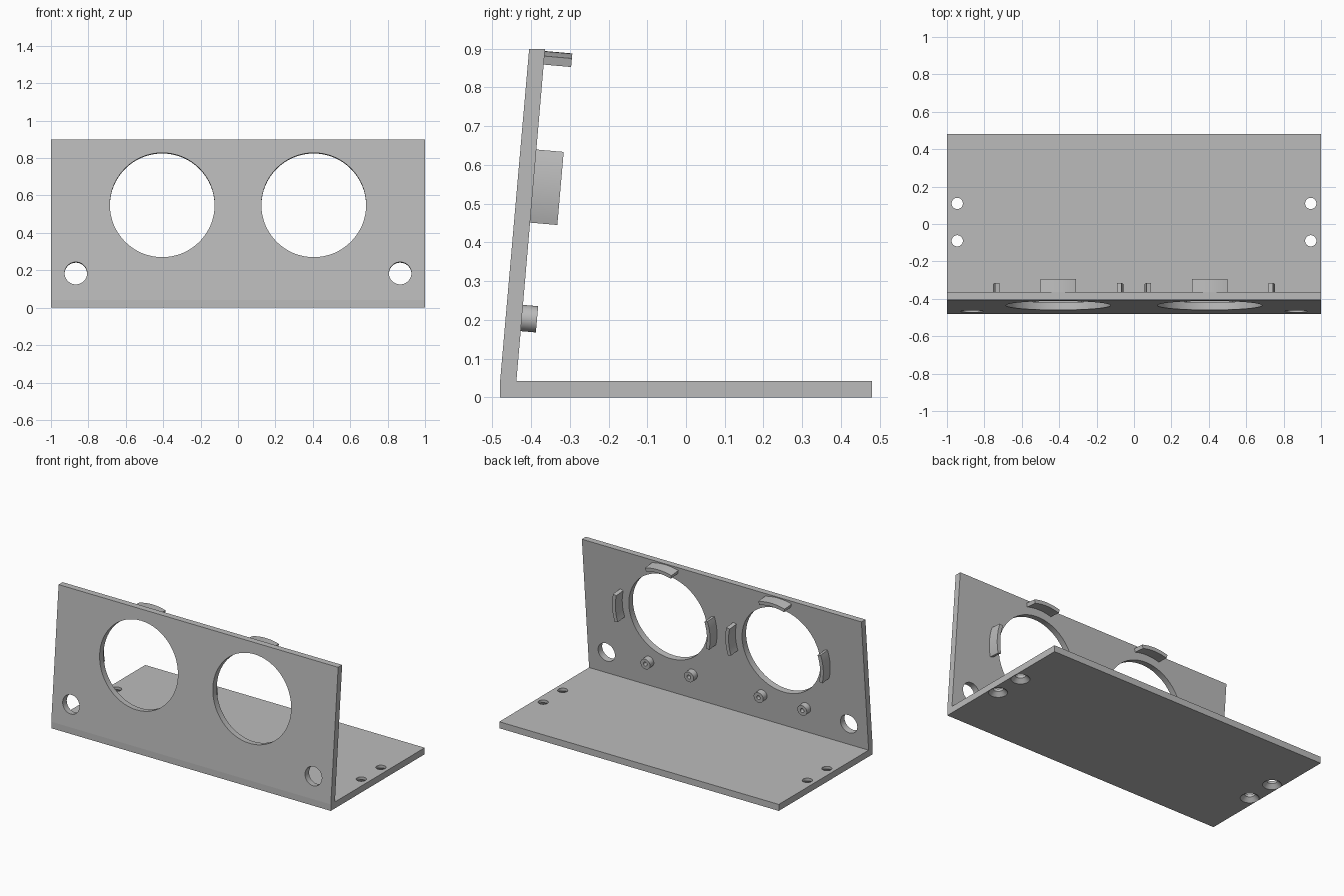
import bpy, bmesh
from math import sin, cos, pi, radians, tau
from mathutils import Matrix, Vector

cube = bpy.data.objects.get("Cube")
if cube:
    bpy.data.objects.remove(cube, do_unlink=True)

grey = bpy.data.materials.new("light_grey")
grey.use_nodes = True
colour = (0.5, 0.5, 0.5, 1)
grey.diffuse_color = colour
grey.node_tree.nodes["Principled BSDF"].inputs["Base Color"].default_value = colour

THICK = 0.042
LEAN = radians(5)
# Panel frame: x across, y up the slope, z out of the front face
PANEL = Matrix(((1, 0, 0, 0),
                (0, sin(LEAN), -cos(LEAN), -0.48),
                (0, cos(LEAN), sin(LEAN), THICK),
                (0, 0, 0, 1)))


def make_object(name, bm, matrix=Matrix()):
    bmesh.ops.transform(bm, matrix=matrix, verts=bm.verts)
    bmesh.ops.recalc_face_normals(bm, faces=bm.faces)
    mesh = bpy.data.meshes.new(name)
    bm.to_mesh(mesh)
    bm.free()
    mesh.materials.append(grey)
    obj = bpy.data.objects.new(name, mesh)
    bpy.context.collection.objects.link(obj)
    return obj


def extrude(name, points, offset, matrix=Matrix()):
    """Solid made by pushing a closed outline along an offset."""
    bm = bmesh.new()
    face = bm.faces.new([bm.verts.new(p) for p in points])
    new = bmesh.ops.extrude_face_region(bm, geom=[face])["geom"]
    verts = [v for v in new if isinstance(v, bmesh.types.BMVert)]
    bmesh.ops.translate(bm, vec=Vector(offset), verts=verts)
    return make_object(name, bm, matrix)


def cylinder(name, x, y, z0, z1, r0, r1=None, matrix=Matrix()):
    bm = bmesh.new()
    place = Matrix.Translation((x, y, (z0 + z1) / 2))
    bmesh.ops.create_cone(bm, cap_ends=True, segments=64, radius1=r0,
                          radius2=r0 if r1 is None else r1,
                          depth=z1 - z0, matrix=place)
    return make_object(name, bm, matrix)


def activate(obj):
    bpy.ops.object.select_all(action='DESELECT')
    obj.select_set(True)
    bpy.context.view_layer.objects.active = obj


def cut(obj, cutter):
    cutter.hide_render = True
    mod = obj.modifiers.new("hole", 'BOOLEAN')
    mod.operation = 'DIFFERENCE'
    mod.solver = 'EXACT'
    mod.object = cutter
    activate(obj)
    bpy.ops.object.modifier_apply(modifier=mod.name)
    bpy.data.objects.remove(cutter, do_unlink=True)


def smooth(obj):
    activate(obj)
    bpy.ops.object.shade_smooth_by_angle(angle=radians(30))


# Base plate with countersunk screw holes
base = extrude("base_plate", [(-1, -0.48, 0), (1, -0.48, 0), (1, 0.48, 0), (-1, 0.48, 0)],
               (0, 0, THICK))
for x in (-0.945, 0.945):
    for y in (-0.09, 0.11):
        cut(base, cylinder("screw_cutter", x, y, -0.1, 0.1, 0.03))
        cut(base, cylinder("countersink_cutter", x, y, -0.005, 0.025, 0.06, 0.03))
smooth(base)

# Leaning front panel with two large and two small openings
profile = [(-0.48, THICK), (-0.438, THICK), (-0.364, 0.9), (-0.405, 0.9)]
panel = extrude("front_panel", [(-1, y, z) for y, z in profile], (2, 0, 0))
HOLE_X, HOLE_UP = 0.405, 0.509
for side in (-1, 1):
    for x, up, r in ((HOLE_X, HOLE_UP, 0.28), (0.867, 0.143, 0.06)):
        cut(panel, cylinder("opening_cutter", side * x, up, -0.2, 0.2, r, matrix=PANEL))
smooth(panel)


def clip(name, centre_x, middle):
    """Curved retaining tab beside a large opening."""
    steps = 12
    half = radians(15.7)
    angles = [middle - half + 2 * half * i / steps for i in range(steps + 1)]
    ring = [(0.35, a) for a in angles] + [(0.327, a) for a in reversed(angles)]
    points = [(centre_x + r * cos(a), HOLE_UP + r * sin(a), -0.035) for r, a in ring]
    smooth(extrude(name, points, (0, 0, -0.077), PANEL))


# Clips and screw pegs on the back of the panel
for side, label in ((1, "left"), (-1, "right")):
    x = side * HOLE_X
    for place, angle in (("left", 0), ("top", pi / 2), ("right", pi)):
        clip(f"{label}_opening_{place}_clip", x, angle)
    for place, shift in (("left", 0.156), ("right", -0.156)):
        peg = cylinder(f"{label}_opening_{place}_peg", x + shift, 0.167,
                       -0.081, -0.035, 0.034, matrix=PANEL)
        cut(peg, cylinder("peg_cutter", x + shift, 0.167, -0.1, -0.043, 0.013, matrix=PANEL))
        smooth(peg)
